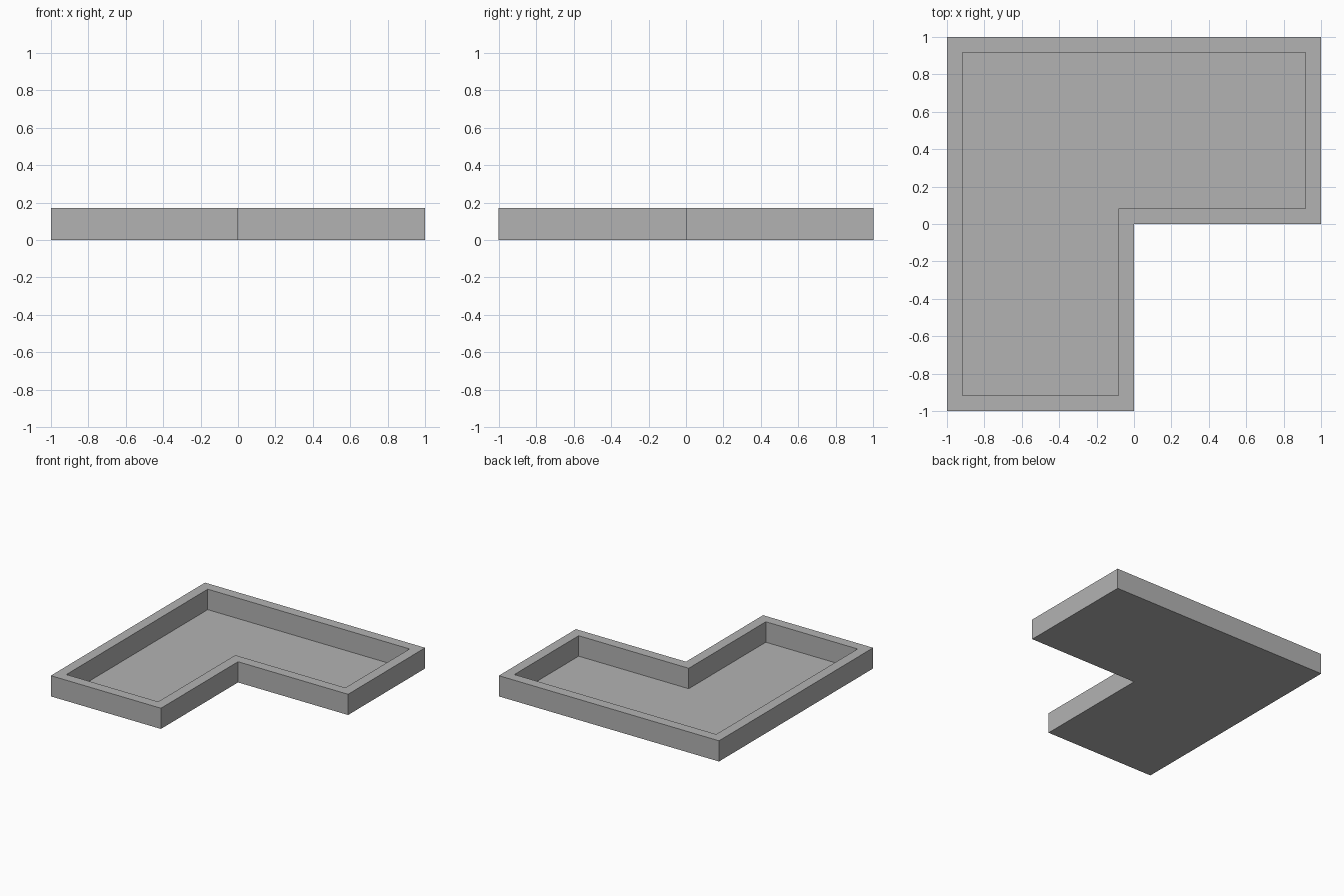
import bpy
import bmesh

HEIGHT = 0.17
WALL = 0.083
FLOOR = 0.002

cube = bpy.data.objects.get("Cube")
if cube:
    bpy.data.objects.remove(cube, do_unlink=True)

# Plain grey material
grey = bpy.data.materials.new("plain_grey")
grey.use_nodes = True
colour = (0.45, 0.45, 0.45, 1)
grey.diffuse_color = colour
grey.node_tree.nodes["Principled BSDF"].inputs["Base Color"].default_value = colour


def l_outline(inset):
    """L-shaped outline, counter-clockwise, moved inwards by inset."""
    far, mid = 1 - inset, inset
    return [(-far, -far), (-mid, -far), (-mid, mid),
            (far, mid), (far, far), (-far, far)]


def add_ring(bm, inset, z):
    return [bm.verts.new((x, y, z)) for x, y in l_outline(inset)]


def bridge(bm, a, b):
    for i in range(len(a)):
        j = (i + 1) % len(a)
        bm.faces.new((a[i], a[j], b[j], b[i]))


# Open L-shaped tray: underside, outer walls, rim, inner walls, floor
bm = bmesh.new()
rings = [add_ring(bm, inset, z) for inset, z in
         ((0, 0), (0, HEIGHT), (WALL, HEIGHT), (WALL, FLOOR))]
bm.faces.new(rings[0][::-1])
for lower, upper in zip(rings, rings[1:]):
    bridge(bm, lower, upper)
bm.faces.new(rings[-1])

mesh = bpy.data.meshes.new("l_shaped_tray")
bm.to_mesh(mesh)
bm.free()
mesh.materials.append(grey)
tray = bpy.data.objects.new("l_shaped_tray", mesh)
bpy.context.collection.objects.link(tray)
